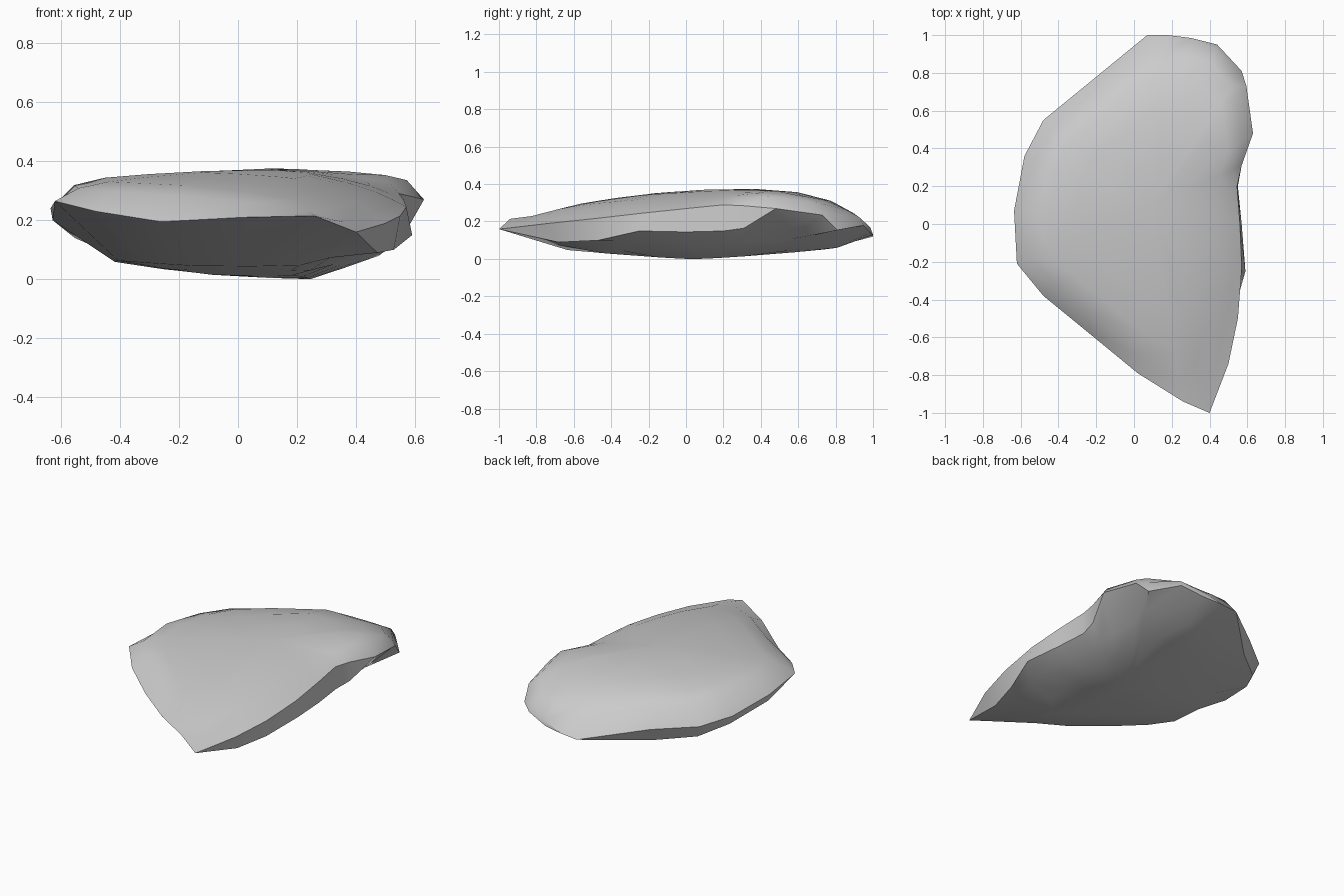
import bpy
import bmesh
import math

if "Cube" in bpy.data.objects:
    bpy.data.objects.remove(bpy.data.objects["Cube"])

CENTRE = (0.1, 0.1)

# Outline stations, counter-clockwise from the front tip:
# x, y, upper rim height, lower rim height, undercut (+ lower / - upper rim inset)
OUTLINE = [
    (0.40, -1.0, .16, .16, 0), (0.50, -.74, .19, .09, .07),
    (0.55, -.50, .215, .10, .05), (0.59, -.25, .245, .15, -.04),
    (0.57, 0, .27, .145, -.02), (0.55, .20, .29, .15, -.01),
    (0.57, .31, .285, .165, 0), (0.63, .48, .27, .27, 0),
    (0.595, .73, .235, .235, 0), (0.57, .81, .24, .155, -.05),
    (0.44, .95, .225, .18, -.03), (0.30, .985, .17, .14, 0),
    (0.18, 1.0, .13, .13, 0), (0.07, 1.0, .12, .12, 0),
    (-.26, .73, .17, .085, .05), (-.48, .55, .178, .10, .05),
    (-.58, .36, .20, .14, .04), (-.635, .07, .24, .20, .01),
    (-.62, -.21, .265, .265, 0), (-.48, -.38, .23, .23, 0),
    (-.26, -.56, .195, .195, 0), (0.02, -.79, .21, .21, 0),
    (0.26, -.94, .215, .215, 0),
]


def crown(x, y):
    """Height of the domed upper surface."""
    z = .375 - (.12 if x > .1 else .085) * (x - .1) ** 2
    # the back right shoulder slopes away
    z -= .2 * max(0, .1 - x) * max(0, y - .1)
    if y < .3:
        z -= .106 * (y - .3) ** 2
    if y > .4:
        z -= .45 * (y - .4) ** 2
    else:
        # hollow leading to the notch in the left side
        z -= .3 * max(0, x - .1) ** 2 * min(1, (.4 - y) * 4)
    return z


def belly(x, y):
    """Height of the shallow underside."""
    side = .35 * (x - .25) if x > .25 else .13 * (x - .25) ** 2
    return side + .08 * abs(y - .04) ** 1.3


def toward_centre(x, y, scale):
    return tuple(c + (p - c) * scale for p, c in zip((x, y), CENTRE))


bm = bmesh.new()


def surface_ring(scale, surface, rim_column, blend):
    """Shrunken outline laid on a surface, blended from the rim height."""
    ring = []
    for station in OUTLINE:
        # the right side and single-edged rims are undercut further
        undercut = station[0] < 0 or station[2] == station[3]
        reach = .88 if surface is belly and undercut else 1
        x, y = toward_centre(station[0], station[1], scale * reach)
        rim = station[rim_column]
        ring.append(bm.verts.new((x, y, rim + (surface(x, y) - rim) * blend)))
    return ring


def rim_ring(column, sign):
    ring = []
    for station in OUTLINE:
        inset = max(0, sign * station[4])
        x, y = toward_centre(station[0], station[1], 1 - inset)
        ring.append(bm.verts.new((x, y, station[column])))
    return ring


# Stone shell: rings from the underside, over the rim, to the crown
rings = [surface_ring(s, belly, 3, 1) for s in (.3, .55, .8)]
rings += [rim_ring(3, 1), rim_ring(2, -1)]
rings += [surface_ring(s, crown, 2, b)
          for s, b in ((.89, .85), (.75, 1), (.55, 1), (.3, 1))]
count = len(OUTLINE)
for lower, upper in zip(rings, rings[1:]):
    for i in range(count):
        j = (i + 1) % count
        bm.faces.new((lower[i], lower[j], upper[j], upper[i]))

# Close both poles
for ring, surface in ((rings[0], belly), (rings[-1], crown)):
    pole = bm.verts.new((*CENTRE, surface(*CENTRE)))
    for i in range(count):
        bm.faces.new((ring[i], ring[(i + 1) % count], pole))

# Join the rims where the edge is a single sharp line
bmesh.ops.remove_doubles(bm, verts=bm.verts, dist=.001)
bmesh.ops.recalc_face_normals(bm, faces=bm.faces)
lowest = min(v.co.z for v in bm.verts)
bmesh.ops.translate(bm, verts=bm.verts, vec=(0, 0, -lowest))

mesh = bpy.data.meshes.new("flat_stone")
bm.to_mesh(mesh)
bm.free()
stone = bpy.data.objects.new("flat_stone", mesh)
bpy.context.collection.objects.link(stone)

# Plain grey stone
grey = bpy.data.materials.new("stone_grey")
grey.use_nodes = True
colour = (.6, .6, .6, 1)
grey.diffuse_color = colour
grey.node_tree.nodes["Principled BSDF"].inputs["Base Color"].default_value = colour
mesh.materials.append(grey)

bpy.ops.object.select_all(action="DESELECT")
stone.select_set(True)
bpy.context.view_layer.objects.active = stone
bpy.ops.object.shade_smooth_by_angle(angle=math.radians(38))
